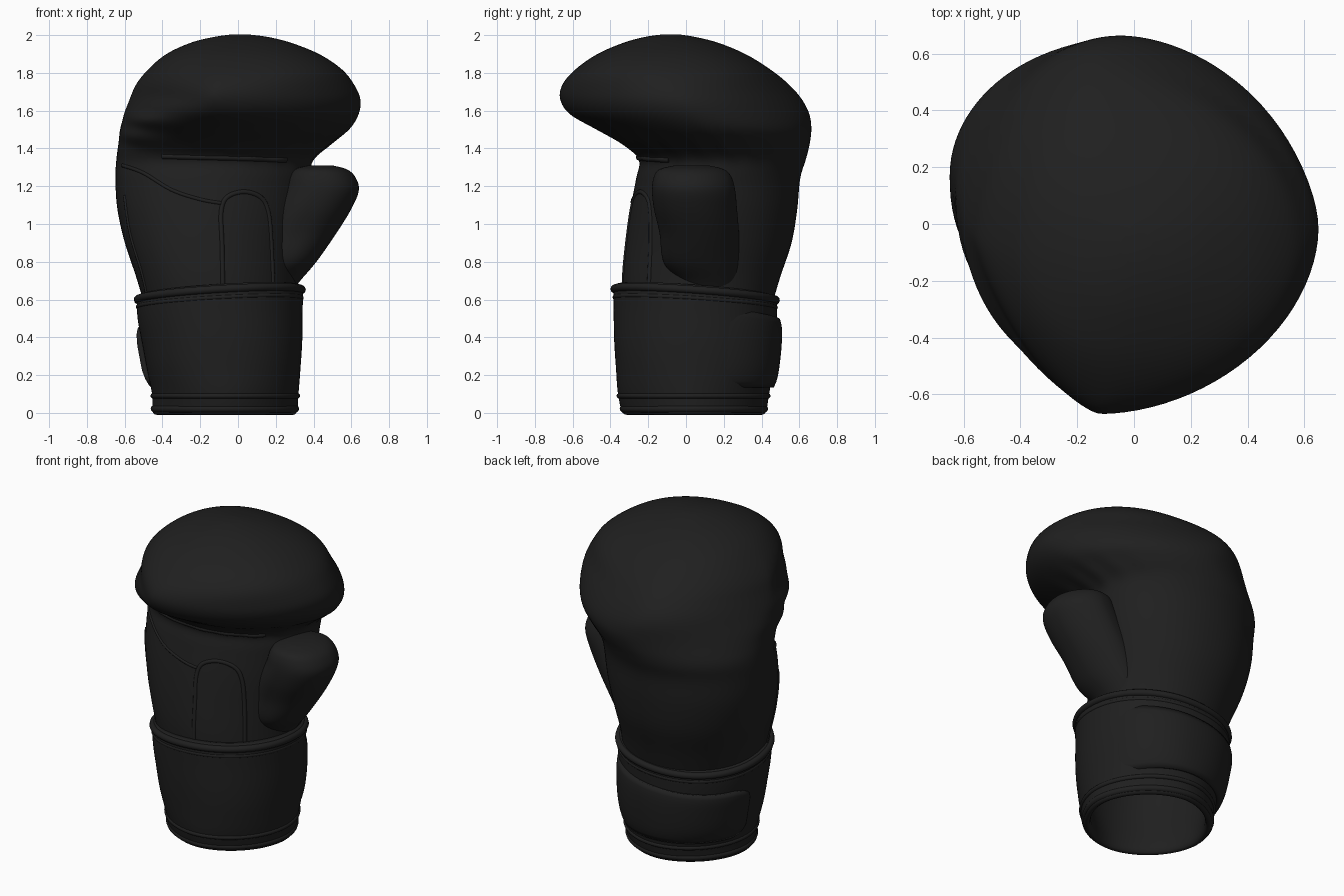
import bpy, bmesh, math
from mathutils import Vector
from mathutils.bvhtree import BVHTree

if "Cube" in bpy.data.objects:
    bpy.data.objects.remove(bpy.data.objects["Cube"])

black = bpy.data.materials.new("black_leather")
black.use_nodes = True
COL = (0.014, 0.014, 0.014, 1)
black.diffuse_color = COL
bsdf = black.node_tree.nodes["Principled BSDF"]
bsdf.inputs["Base Color"].default_value = COL
bsdf.inputs["Roughness"].default_value = 0.7

SEG = 96


def spline(rows, t):
    """Catmull-Rom through rows, t in 0..len-1."""
    i = min(int(t), len(rows) - 2)
    f = t - i
    p = [rows[max(0, min(len(rows) - 1, i + k))] for k in (-1, 0, 1, 2)]
    return [b + f * ((c - a) + f * ((2 * a - 5 * b + 4 * c - d) + f * (3 * (b - c) + d - a))) / 2
            for a, b, c, d in zip(*p)]


def section(row, ang, shape):
    """Point on a lopsided superellipse: row = z, left, right, front, back;
    shape = four quadrant powers and the x ratio of the front and back peaks."""
    z, xl, xr, yf, yb = row
    powers, ratio = shape
    c, s = math.cos(ang), math.sin(ang)
    n = powers[int(ang / (math.pi / 2)) % 4]
    cx, cy = xl + (xr - xl) * ratio, (yf + yb) / 2
    half = xr - cx if c > 0 else cx - xl
    x = cx + half * math.copysign(abs(c) ** (2 / n), c)
    y = cy + (yb - yf) / 2 * math.copysign(abs(s) ** (2 / n), s)
    return Vector((x, y, z))


def finish(name, bm):
    bmesh.ops.recalc_face_normals(bm, faces=bm.faces)
    me = bpy.data.meshes.new(name)
    bm.to_mesh(me)
    bm.free()
    ob = bpy.data.objects.new(name, me)
    bpy.context.collection.objects.link(ob)
    me.materials.append(black)
    me.shade_smooth()
    return ob


def skin(bm, rings, closed=True):
    vs = [[bm.verts.new(p) for p in r] for r in rings]
    for a, b in zip(vs, vs[1:]):
        for i in range(len(a) - (0 if closed else 1)):
            j = (i + 1) % len(a)
            bm.faces.new((a[i], a[j], b[j], b[i]))
    return vs


def loft(name, rows, shape, steps=6, warp=None, caps=True):
    rings = []
    for k in range((len(rows) - 1) * steps + 1):
        row = spline(rows, k / steps)
        ring = []
        for i in range(SEG):
            ang = 2 * math.pi * i / SEG
            p = section(row, ang, shape(row[0]))
            ring.append(warp(p, ang) if warp else p)
        rings.append(ring)
    bm = bmesh.new()
    vs = skin(bm, rings)
    if caps:
        bm.faces.new(vs[0])
        bm.faces.new(vs[-1])
    return finish(name, bm)


def tube(name, pts, radius, cyclic=False):
    cu = bpy.data.curves.new(name, "CURVE")
    cu.dimensions = "3D"
    cu.bevel_depth = radius
    cu.bevel_resolution = 3
    cu.use_fill_caps = True
    sp = cu.splines.new("POLY")
    sp.points.add(len(pts) - 1)
    for q, p in zip(sp.points, pts):
        q.co = (*p, 1)
    sp.use_cyclic_u = cyclic
    sp.use_smooth = True
    ob = bpy.data.objects.new(name, cu)
    bpy.context.collection.objects.link(ob)
    cu.materials.append(black)


def bump(v, mid, width):
    return math.exp(-((v - mid) / width) ** 2)


def ramp(v, low, high):
    f = max(0, min(1, (v - low) / (high - low)))
    return f * f * (3 - 2 * f)


# Padded mitt: palm, back of the hand and the curled fist
mitt_rows = [
    (0.55, -0.49, 0.31, -0.33, 0.45), (0.72, -0.54, 0.31, -0.335, 0.50),
    (0.90, -0.60, 0.33, -0.32, 0.56), (1.08, -0.64, 0.36, -0.295, 0.59),
    (1.24, -0.65, 0.38, -0.265, 0.605), (1.34, -0.645, 0.40, -0.25, 0.635),
    (1.42, -0.635, 0.49, -0.335, 0.655), (1.50, -0.625, 0.59, -0.475, 0.665),
    (1.58, -0.605, 0.64, -0.615, 0.655), (1.66, -0.575, 0.65, -0.668, 0.615),
    (1.74, -0.54, 0.615, -0.655, 0.545), (1.82, -0.475, 0.55, -0.585, 0.445),
    (1.90, -0.38, 0.43, -0.47, 0.315), (1.96, -0.25, 0.28, -0.33, 0.17),
    (1.99, -0.13, 0.16, -0.22, 0.05), (2.003, -0.04, 0.06, -0.13, -0.03),
]


def mitt_shape(z):
    f, late, top = ramp(z, 1.0, 1.65), ramp(z, 1.43, 1.68), ramp(z, 1.68, 1.9)
    powers = [2.1 - 0.35 * f + 0.4 * top, 2.0 - 0.2 * f + 0.4 * top,
              2.4 - 1.0 * late + 0.5 * top, 1.85 + 0.35 * top]
    return powers, 0.5 - 0.13 * late + 0.06 * top


def wrinkle(p, ang):
    deg = math.degrees(ang)
    side = bump((deg + 180) % 360 - 180, -20, 60)
    fold = 0.014 * math.sin(20 * ang) * bump(p.z, 1.40, 0.07) * side
    fold += 0.009 * math.sin(60 * p.z + 4 * ang) * bump(p.z, 1.5, 0.1) * bump(deg, 220, 25)
    return p + Vector((math.cos(ang), math.sin(ang), 0)) * fold


mitt = loft("padded_mitt", mitt_rows, mitt_shape, 8, wrinkle)
soften = mitt.modifiers.new("soften", "SMOOTH")
soften.factor = 0.5
soften.iterations = 8

# Thumb
thumb_rows = [
    (0.62, 0.08, 0.27, 0.00, 0.27), (0.70, 0.08, 0.33, -0.04, 0.28),
    (0.80, 0.10, 0.415, -0.12, 0.28), (0.95, 0.13, 0.52, -0.14, 0.28),
    (1.08, 0.19, 0.60, -0.17, 0.27), (1.18, 0.24, 0.64, -0.18, 0.26),
    (1.25, 0.265, 0.62, -0.17, 0.24), (1.29, 0.30, 0.575, -0.14, 0.20),
    (1.31, 0.37, 0.50, -0.06, 0.12),
]
loft("thumb", thumb_rows, lambda z: ([1.8, 2.3, 2.4, 2.2], 0.5))

# Wrist cuff, open underneath, with a slanted top edge
outer_rows = [
    (0.00, -0.45, 0.31, -0.335, 0.42), (0.10, -0.455, 0.32, -0.36, 0.44),
    (0.22, -0.48, 0.33, -0.37, 0.46), (0.36, -0.505, 0.34, -0.38, 0.475),
    (0.50, -0.53, 0.342, -0.383, 0.48), (0.61, -0.535, 0.342, -0.383, 0.48),
]


def cuff_shape(z):
    n = 1.85 + 0.27 * ramp(z, 0, 0.3)
    return [n] * 4, 0.5


def slant(p, ang=0):
    k = max(0, (p.z - 0.15) / 0.46)
    return p + Vector((0, 0, k * (0.02 + 0.06 * p.x - 0.07 * p.y)))


def inset(row, d, z):
    return (z, row[1] + d, row[2] - d, row[3] + d, row[4] - d)


cuff_rows = ([inset(outer_rows[4], 0.05, 0.58), inset(outer_rows[2], 0.05, 0.25),
              inset(outer_rows[0], 0.04, 0.02)] + outer_rows
             + [inset(outer_rows[-1], 0.02, 0.64), inset(outer_rows[-1], 0.08, 0.63)])
loft("wrist_cuff", cuff_rows, cuff_shape, 4, slant, caps=False)


def cuff_row(z):
    for i, (a, b) in enumerate(zip(outer_rows, outer_rows[1:])):
        if z <= b[0]:
            return spline(outer_rows, i + (z - a[0]) / (b[0] - a[0]))
    return list(outer_rows[-1])


# Rolled piping round both cuff edges
for name, z, grow, rad in (("top_piping", 0.615, -0.004, 0.021), ("lower_top_piping", 0.575, -0.006, 0.012),
                           ("bottom_piping", 0.022, -0.008, 0.02), ("bottom_seam", 0.09, -0.004, 0.014)):
    row = inset(cuff_row(z), -grow, z)
    tube(name, [slant(section(row, 2 * math.pi * i / SEG, cuff_shape(z))) for i in range(SEG)], rad, True)

# Closing strap emerging from the cuff and wrapped round the back, with a rounded end
columns = []
COUNT = 60
for i in range(COUNT + 1):
    t = i / COUNT
    ang = math.radians(5 + 167 * t)
    e = max(0, (t - 0.9) / 0.1)
    half = 0.5 - 0.16 * (1 - math.sqrt(max(0, 1 - e * e)))
    top, bottom = 0.54 - 0.07 * t, 0.14
    lift = -0.02 + 0.036 * ramp(t, 0, 0.45)
    col = []
    for k in range(13):
        z = (top + bottom) / 2 + (top - bottom) * half * (k / 6 - 1)
        edge = 0.012 * abs(k / 6 - 1) ** 6
        col.append(slant(section(inset(cuff_row(z), edge - lift, z), ang, cuff_shape(z))))
    columns.append(col)
bm = bmesh.new()
skin(bm, columns, closed=False)
strap = finish("closing_strap", bm)
mod = strap.modifiers.new("thickness", "SOLIDIFY")
mod.thickness = 0.03
mod.offset = 0

# Raised seams lying on the palm
tree = BVHTree.FromPolygons([v.co for v in mitt.data.vertices],
                            [list(p.vertices) for p in mitt.data.polygons])


def palm_seam(name, path, radius):
    pts = []
    for k in range((len(path) - 1) * 6 + 1):
        x, z = spline(path, k / 6)
        hit = tree.ray_cast(Vector((x, -2, z)), Vector((0, 1, 0)))[0]
        if hit:
            pts.append(hit + Vector((0, radius * 0.5, 0)))
    tube(name, pts, radius)


palm_seam("palm_pad_seam", [(-0.08, 0.66), (-0.085, 0.9), (-0.09, 1.06), (-0.06, 1.14), (0.03, 1.17),
                            (0.12, 1.14), (0.16, 1.06), (0.175, 0.9), (0.185, 0.66)], 0.013)
palm_seam("palm_cross_seam", [(-0.61, 1.31), (-0.5, 1.27), (-0.35, 1.18), (-0.2, 1.13), (-0.09, 1.11)], 0.01)
palm_seam("palm_side_seam", [(-0.6, 1.15), (-0.57, 0.95), (-0.51, 0.75), (-0.48, 0.62)], 0.009)
palm_seam("finger_crease", [(-0.4, 1.36), (-0.2, 1.355), (0.0, 1.35), (0.15, 1.345), (0.25, 1.34)], 0.016)
